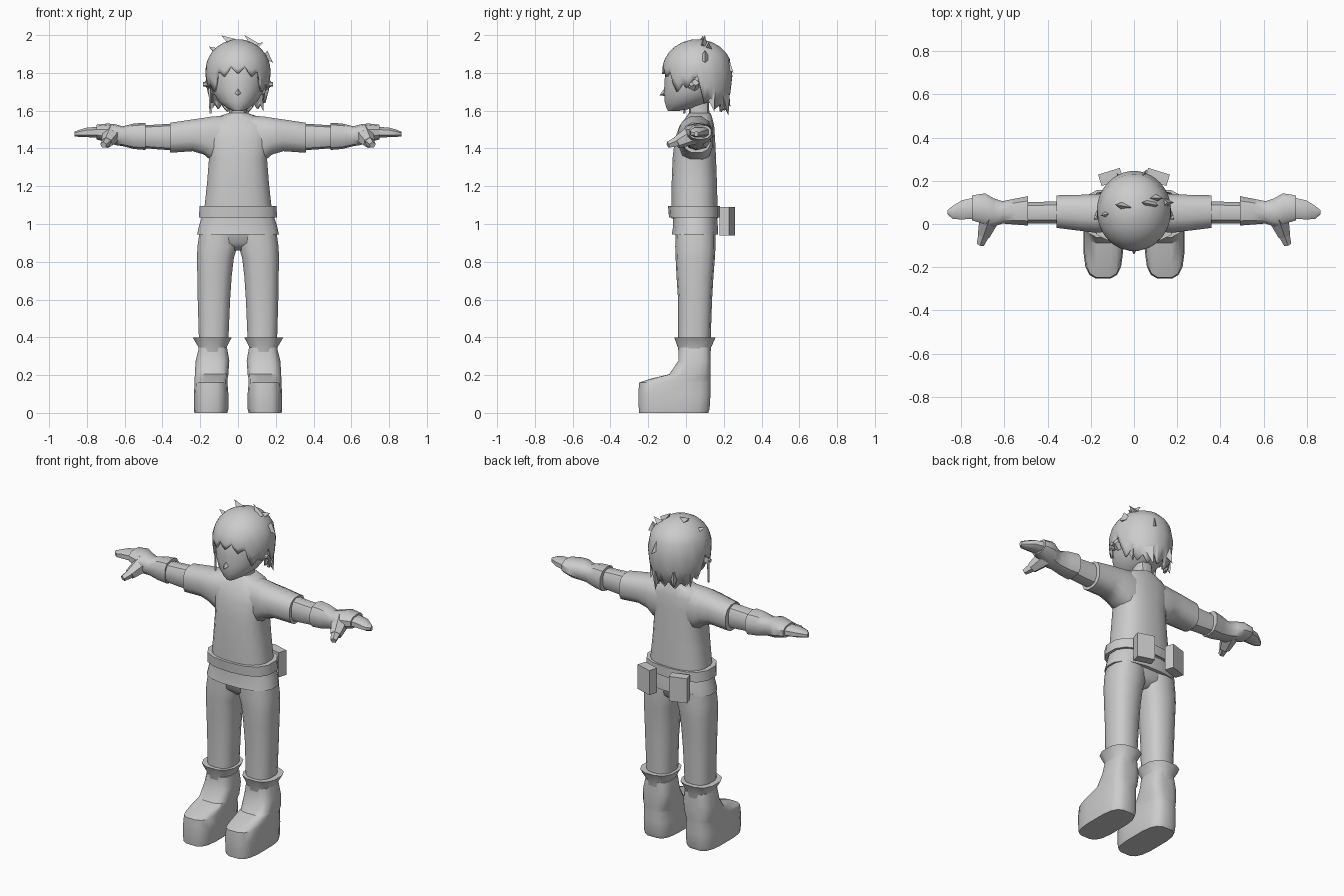
import bpy, bmesh, math
from mathutils import Vector, Matrix

grey = bpy.data.materials.new("plain_grey")
grey.diffuse_color = (0.6, 0.6, 0.6, 1)


def finish(name, bm, mirror=False, angle=40):
    bmesh.ops.recalc_face_normals(bm, faces=bm.faces[:])
    me = bpy.data.meshes.new(name)
    bm.to_mesh(me)
    bm.free()
    me.materials.append(grey)
    ob = bpy.data.objects.new(name, me)
    bpy.context.collection.objects.link(ob)
    bpy.ops.object.select_all(action='DESELECT')
    ob.select_set(True)
    bpy.context.view_layer.objects.active = ob
    bpy.ops.object.shade_smooth_by_angle(angle=math.radians(angle))
    if mirror:
        ob.modifiers.new("mirror", 'MIRROR').use_bisect_axis[0] = False
    return ob


def ring(a0, a1, b0, b1, n, e):
    """Rounded outline inside the box a0..a1 by b0..b1."""
    out = []
    for i in range(n):
        t = 2 * math.pi * (i + 0.5) / n
        c, s = math.cos(t), math.sin(t)
        out.append(((a0 + a1) / 2 + (a1 - a0) / 2 * math.copysign(abs(c) ** e, c),
                    (b0 + b1) / 2 + (b1 - b0) / 2 * math.copysign(abs(s) ** e, s)))
    return out


def loft(name, rows, axis='z', n=16, e=0.8, mirror=False, angle=40):
    """rows: (position, low/high of first cross axis, low/high of second)."""
    bm = bmesh.new()
    loops = []
    for p, a0, a1, b0, b1 in rows:
        pts = ring(a0, a1, b0, b1, n, e)
        loops.append([bm.verts.new((a, b, p) if axis == 'z' else (p, a, b)) for a, b in pts])
    for lo, hi in zip(loops, loops[1:]):
        for i in range(n):
            j = (i + 1) % n
            bm.faces.new((lo[i], lo[j], hi[j], hi[i]))
    bm.faces.new(loops[0][::-1])
    bm.faces.new(loops[-1])
    return finish(name, bm, mirror, angle)


def spike(name, base, tip, r, sides=3, r2=0.0, mirror=False):
    """Pointed or blunt cone from base to tip."""
    base, tip = Vector(base), Vector(tip)
    d = tip - base
    bm = bmesh.new()
    m = Matrix.Translation((base + tip) / 2) @ d.to_track_quat('Z', 'Y').to_matrix().to_4x4()
    bmesh.ops.create_cone(bm, cap_ends=True, segments=sides, radius1=r, radius2=r2,
                          depth=d.length, matrix=m)
    return finish(name, bm, mirror)


# Tunic body, hem and belt
loft("tunic", [(1.03, -.185, .185, -.077, .17), (1.1, -.178, .178, -.077, .168),
               (1.22, -.165, .165, -.077, .165), (1.35, -.155, .155, -.072, .16),
               (1.45, -.17, .17, -.06, .155), (1.52, -.17, .17, -.035, .15),
               (1.56, -.13, .13, -.005, .14), (1.588, -.05, .05, .015, .13)], n=20)
loft("tunic_hem", [(.945, -.22, .22, -.077, .172), (.99, -.21, .21, -.07, .17),
                   (1.05, -.19, .19, -.07, .165)], n=16)
loft("belt", [(1.035, -.212, .212, -.09, .18), (1.095, -.207, .207, -.095, .18)], n=14)
loft("neck", [(1.55, -.05, .05, .02, .125), (1.68, -.05, .05, .01, .12)], n=10)

# Pouches on the back of the belt
for side in (-1, 1):
    bm = bmesh.new()
    m = (Matrix.Translation((side * .108, .218, 1.015)) @ Matrix.Rotation(-side * .3, 4, 'Z')
         @ Matrix.Diagonal((.105, .055, .15, 1)))
    bmesh.ops.create_cube(bm, size=1, matrix=m)
    finish("belt_pouch", bm)

# Trousers: hips plus two legs
loft("hips", [(.86, -.06, .06, 0, .10), (.9, -.16, .16, -.045, .145),
              (.97, -.2, .2, -.055, .155)], n=16)
loft("trouser_leg", [(.37, .05, .208, -.042, .13), (.6, .04, .215, -.042, .138),
                     (.72, .032, .217, -.05, .145), (.82, .02, .219, -.055, .153),
                     (.88, .002, .217, -.057, .156), (.96, .0, .205, -.055, .156)],
     n=14, mirror=True)

# Boots with flared tops
loft("boot", [(0, .055, .232, -.25, .12), (.02, .05, .235, -.252, .127),
              (.1, .05, .235, -.255, .132), (.16, .055, .23, -.25, .132),
              (.178, .055, .23, -.2, .132), (.205, .05, .23, -.09, .132),
              (.275, .045, .225, -.042, .132), (.345, .057, .208, -.04, .13)],
     n=16, e=.6, mirror=True)
loft("boot_cuff", [(.27, .06, .212, -.035, .128), (.345, .06, .21, -.045, .135),
                   (.4, .03, .243, -.066, .16)], n=12, e=.8, mirror=True)

# Sleeves, forearms and gloves
loft("sleeve", [(.06, -.03, .14, 1.32, 1.578), (.14, -.04, .145, 1.33, 1.572),
                (.18, -.043, .14, 1.365, 1.565), (.24, -.035, .138, 1.383, 1.556),
                (.36, -.02, .135, 1.375, 1.538)], axis='x', n=12, mirror=True)
loft("forearm", [(.34, .0, .108, 1.39, 1.532), (.42, .0, .105, 1.395, 1.527),
                 (.5, .0, .105, 1.402, 1.522)], axis='x', n=10, mirror=True)
loft("glove", [(.49, -.01, .132, 1.392, 1.536), (.55, -.005, .12, 1.397, 1.532),
               (.61, .0, .108, 1.412, 1.517), (.65, -.015, .122, 1.418, 1.528),
               (.69, -.005, .145, 1.432, 1.532), (.75, .015, .135, 1.448, 1.525)],
     axis='x', n=10, mirror=True)
loft("fingers", [(.73, .022, .128, 1.455, 1.517), (.8, .018, .112, 1.458, 1.512),
                 (.84, .022, .085, 1.46, 1.5), (.865, .045, .065, 1.463, 1.49)],
     axis='x', n=8, mirror=True)
spike("thumb_base", (.665, .04, 1.475), (.695, -.05, 1.43), .055, 6, .032, mirror=True)
spike("thumb_tip", (.69, -.035, 1.44), (.712, -.095, 1.418), .03, 5, .018, mirror=True)

# Head with pointed chin, nose, ears
loft("head", [(1.598, -.025, .025, -.095, -.04), (1.615, -.06, .06, -.105, .05),
              (1.65, -.105, .105, -.115, .14), (1.7, -.135, .135, -.118, .2),
              (1.76, -.145, .145, -.116, .215), (1.84, -.145, .145, -.105, .215),
              (1.91, -.115, .115, -.06, .185), (1.95, -.05, .05, .01, .12)],
     n=20, e=1)
spike("nose", (0, -.1, 1.70), (0, -.142, 1.68), .025, 4)
spike("ear", (.135, .04, 1.735), (.172, .05, 1.75), .034, 6, .018, mirror=True)
spike("earring", (.165, .028, 1.74), (.185, .028, 1.74), .012, 6, .012, mirror=True)

# Hair cap whose lower edge is cut into pointed locks
EDGE = [(0, 1.795), (.2, 1.775), (.27, 1.70), (.4, 1.70), (.44, 1.75), (.5, 1.74),
        (.57, 1.64), (.8, 1.59), (1, 1.6)]


def hair_edge(f):
    for (f0, z0), (f1, z1) in zip(EDGE, EDGE[1:]):
        if f <= f1:
            return z0 + (z1 - z0) * (f - f0) / (f1 - f0)
    return EDGE[-1][1]


def hair_point(a, z):
    k = (z - 1.81) / (.168 if z > 1.81 else .34)
    r = math.sqrt(max(0, 1 - k * k))
    return (.172 * r * math.sin(a), .06 - .186 * r * math.cos(a), z)


bm = bmesh.new()
N = 56
tops = [1.81 + .168 * math.sin(math.radians(d)) for d in (80, 65, 50, 36, 23)]
cols = []
for i in range(N):
    a = 2 * math.pi * i / N
    f = min(i, N - i) / (N / 2)
    end = hair_edge(f) + (0, .02, .045, .02)[i % 4]
    zs = tops + [tops[-1] + (end - tops[-1]) * t for t in (.33, .66, 1)]
    cols.append([bm.verts.new(hair_point(a, z)) for z in zs])
for c, d in zip(cols, cols[1:] + cols[:1]):
    for k in range(len(c) - 1):
        bm.faces.new((c[k], c[k + 1], d[k + 1], d[k]))
crown = bm.verts.new((0, .06, 1.978))
for c, d in zip(cols, cols[1:] + cols[:1]):
    bm.faces.new((crown, c[0], d[0]))
hair = finish("hair_cap", bm)
thick = hair.modifiers.new("thickness", 'SOLIDIFY')
thick.thickness = .014

# Loose tufts on the crown, back and nape
for base, tip, r in (((-.03, .08, 1.955), (-.088, .09, 1.998), .03),
                     ((.09, .09, 1.935), (.035, .1, 2.0), .03),
                     ((.07, .12, 1.92), (.135, .12, 1.962), .032),
                     ((-.1, .05, 1.9), (-.155, .04, 1.94), .03),
                     ((.135, .1, 1.89), (.185, .1, 1.855), .035),
                     ((.03, .21, 1.85), (.06, .252, 1.8), .03),
                     ((-.06, .2, 1.7), (-.08, .235, 1.62), .035),
                     ((.06, .2, 1.68), (.05, .225, 1.575), .035),
                     ((.12, .13, 1.69), (.135, .15, 1.595), .03),
                     ((-.12, .13, 1.69), (-.135, .15, 1.61), .03)):
    spike("hair_tuft", base, tip, r)

# Thin side braid
spike("side_braid", (-.15, 0, 1.72), (-.146, -.01, 1.585), .008, 5, .006)
